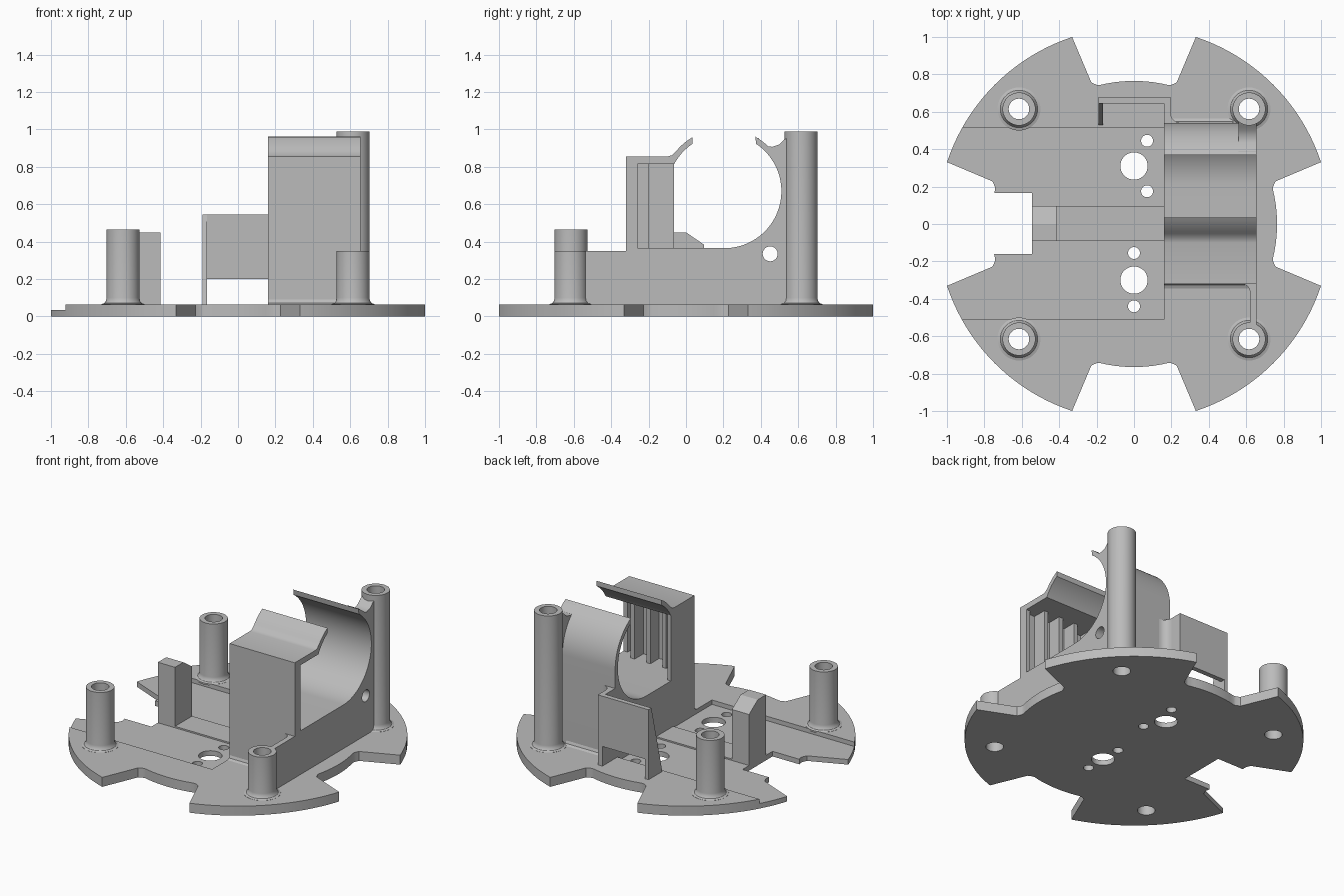
import bpy, bmesh, math
from mathutils import Matrix, Vector

old = bpy.data.objects.get("Cube")
if old:
    bpy.data.objects.remove(old)

grey = bpy.data.materials.new("plain grey")
grey.use_nodes = True
COLOUR = (0.5, 0.5, 0.5, 1)
grey.diffuse_color = COLOUR
grey.node_tree.nodes["Principled BSDF"].inputs["Base Color"].default_value = COLOUR


def finish(name, bm):
    bmesh.ops.recalc_face_normals(bm, faces=bm.faces)
    mesh = bpy.data.meshes.new(name)
    bm.to_mesh(mesh)
    bm.free()
    mesh.materials.append(grey)
    ob = bpy.data.objects.new(name, mesh)
    bpy.context.collection.objects.link(ob)
    return ob


def prism(name, points, low, high, axis="z"):
    """Extrude a flat outline along z (outline is x, y) or along x (outline is y, z)."""
    bm = bmesh.new()
    place = (lambda a, b: (a, b, low)) if axis == "z" else (lambda a, b: (low, a, b))
    face = bm.faces.new([bm.verts.new(place(a, b)) for a, b in points])
    new = bmesh.ops.extrude_face_region(bm, geom=[face])["geom"]
    step = Vector((0, 0, high - low)) if axis == "z" else Vector((high - low, 0, 0))
    bmesh.ops.translate(bm, verts=[v for v in new if isinstance(v, bmesh.types.BMVert)], vec=step)
    return finish(name, bm)


def box(name, x0, x1, y0, y1, z0, z1):
    return prism(name, [(x0, y0), (x1, y0), (x1, y1), (x0, y1)], z0, z1)


def arc(cx, cy, r, start, end, n):
    angles = [math.radians(start + (end - start) * i / n) for i in range(n + 1)]
    return [(cx + r * math.cos(a), cy + r * math.sin(a)) for a in angles]


def circle(cx, cy, r, n=40):
    return arc(cx, cy, r, 0, 360, n)[:-1]


def select(ob):
    bpy.ops.object.select_all(action="DESELECT")
    ob.select_set(True)
    bpy.context.view_layer.objects.active = ob


def cut(ob, cutter):
    mod = ob.modifiers.new("cut", "BOOLEAN")
    mod.operation = "DIFFERENCE"
    mod.solver = "EXACT"
    mod.object = cutter
    select(ob)
    bpy.ops.object.modifier_apply(modifier=mod.name)
    bpy.data.objects.remove(cutter)


def post(name, x, y, height):
    """Hollow round post with a flared foot."""
    ring = [(0.055, 0.055), (0.115, 0.055), (0.115, 0.066), (0.1, 0.071),
            (0.091, 0.083), (0.088, 0.1), (0.088, height), (0.055, height)]
    bm = bmesh.new()
    verts = [bm.verts.new((r, 0, z)) for r, z in ring]
    edges = [bm.edges.new((verts[i - 1], verts[i])) for i in range(len(verts))]
    bmesh.ops.spin(bm, geom=verts + edges, cent=(0, 0, 0), axis=(0, 0, 1),
                   angle=math.tau, steps=40, use_duplicate=False)
    bmesh.ops.remove_doubles(bm, verts=bm.verts, dist=0.0005)
    bmesh.ops.translate(bm, verts=bm.verts, vec=(x, y, 0))
    return finish(name, bm)


# Round base plate with a notch on each side
TOP = 0.065
POST = 0.615
quarter = (arc(0, 0, 1.053, 18.3, 71.7, 20) + [(0.24, 0.785), (0.228, 0.757), (0.2, 0.744)]
           + arc(0, 0, 0.765, 76, 104, 10) + [(-0.2, 0.744), (-0.228, 0.757), (-0.24, 0.785)])
outline = []
for turn in range(4):
    rot = Matrix.Rotation(turn * math.pi / 2, 2)
    outline += [tuple(rot @ Vector(p)) for p in quarter]
plate = prism("base_plate", outline, 0, TOP)
cut(plate, box("pocket_cutter", -1.2, 0.16, -0.51, 0.515, 0.035, 0.2))
cut(plate, box("slot_cutter", -0.9, -0.545, -0.16, 0.165, -0.1, 0.2))
holes = [(0, 0.31, 0.073), (0, -0.3, 0.073), (0.07, 0.445, 0.032),
         (0.07, 0.175, 0.032), (0, -0.155, 0.032), (0, -0.44, 0.032)]
holes += [(sx * POST, sy * POST, 0.055) for sx in (-1, 1) for sy in (-1, 1)]
for x, y, r in holes:
    cut(plate, prism("hole_cutter", circle(x, y, r), -0.1, 0.2))

# Corner posts
for name, sx, sy, height in [("front_left_post", 1, -1, 0.35), ("back_left_post", 1, 1, 0.99),
                             ("front_right_post", -1, -1, 0.465), ("back_right_post", -1, 1, 0.465)]:
    post(name, sx * POST, sy * POST, height)

# Cradle body: square chamber at the front, round trough behind it
X0, X1 = 0.16, 0.655
CY, CZ, RI, RO = 0.205, 0.67, 0.305, 0.335
body = [(-0.32, 0.03), (-0.32, 0.855), (-0.1, 0.855), (-0.075, 0.862)]
body += arc(CY, CZ, RO, 140, 120.5, 6)
body += arc(CY, CZ, RI, 124, 151.5, 8)
body += [(-0.295, 0.815), (-0.295, 0.365)]
body += arc(CY, CZ, RI, -90, 56, 36)
body += arc(CY, CZ, RO, 60.5, 0, 16) + [(0.54, 0.03)]
cradle = prism("cradle", body, X0, X1, "x")
cut(cradle, prism("cross_hole_cutter", circle(0.45, 0.335, 0.04, 32), 0, 1, "x"))

# Chamber end wall and inner ribs
box("chamber_end_wall", X0, 0.185, -0.3, -0.065, 0.36, 0.82)
for i in range(3):
    x = 0.29 + i * 0.12
    box("chamber_rib_%d" % (i + 1), x, x + 0.03, -0.3, -0.2, 0.36, 0.82)
box("chamber_lip", 0.625, X1, -0.3, -0.26, 0.36, 0.82)

# Side wall reaching the front post, and its rounded inside corner
box("side_wall", 0.62, X1, -0.55, -0.31, 0.03, 0.35)
prism("side_wall_corner", [(0.63, -0.31), (0.575, -0.31)]
      + arc(0.575, -0.365, 0.045, 90, 0, 6) + [(0.63, -0.365)], 0.03, 0.35)

# Curved web joining the trough to the tall post
prism("post_web", [(0.385, 0.955), (0.4, 0.93), (0.425, 0.912), (0.46, 0.907), (0.5, 0.92),
                   (0.525, 0.945), (0.55, 0.96), (0.55, 0.65), (0.53, 0.7), (0.47, 0.85)],
      0.56, X1, "x")

# Sloped fillets at the foot of the body
F = 0.025
prism("front_fillet", [(-0.315, 0.06), (-0.32 - F, TOP), (-0.327, TOP + 0.008),
                       (-0.32, TOP + F), (-0.315, TOP + F)], X0, 0.62, "x")
prism("back_fillet", [(0.535, 0.06), (0.54 + F, TOP), (0.547, TOP + 0.008),
                      (0.54, TOP + F), (0.535, TOP + F)], 0.19, 0.53, "x")

# Rear bracket: raised panel, tapered leg and side cheek
box("bracket_panel", -0.19, 0.195, 0.645, 0.678, 0.2, 0.545)
prism("bracket_leg", [(0.52, 0.03), (0.678, 0.03), (0.678, 0.545), (0.645, 0.545), (0.64, 0.52)],
      -0.19, -0.165, "x")
box("bracket_cheek", X0, 0.195, 0.53, 0.678, 0.03, 0.545)
prism("bracket_corner", [(0.19, 0.535), (0.25, 0.535)]
      + arc(0.25, 0.595, 0.055, 270, 180, 6) + [(0.19, 0.595)], 0.03, 0.545)

# Stop block with a chamfered top, and the low rail behind it
prism("stop_block", [(-0.09, 0.01), (0.095, 0.01), (0.095, 0.385), (0.0, 0.45), (-0.09, 0.45)],
      -0.545, -0.415, "x")
box("low_rail", -0.42, X0, -0.09, 0.095, 0.03, 0.045)

# Smooth the round parts while keeping hard edges
for ob in list(bpy.context.collection.objects):
    if ob.type == "MESH" and grey.name in ob.data.materials:
        select(ob)
        bpy.ops.object.shade_smooth_by_angle(angle=math.radians(30))
